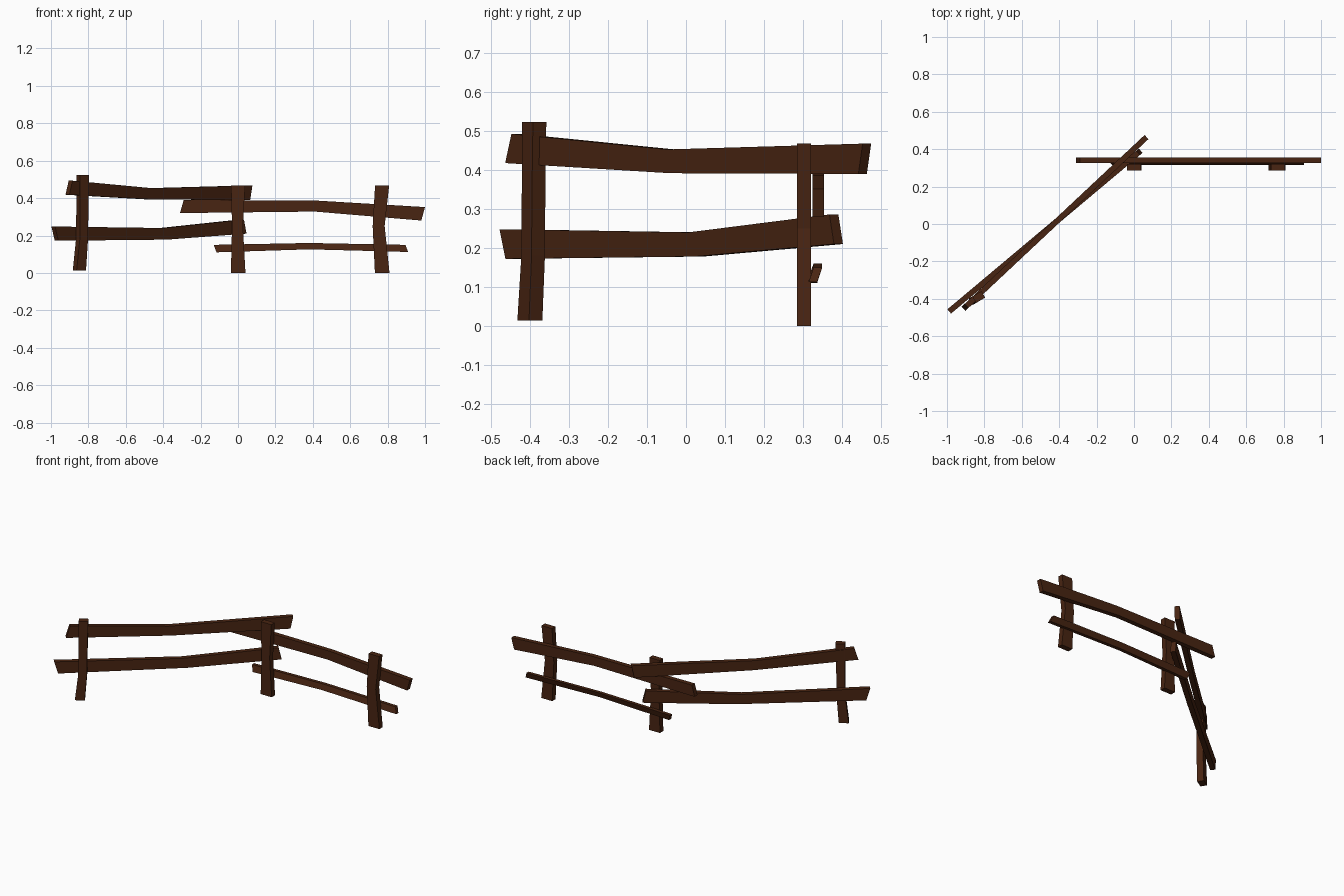
import bpy, bmesh, math

if "Cube" in bpy.data.objects:
    bpy.data.objects.remove(bpy.data.objects["Cube"])

wood = bpy.data.materials.new("dark brown wood")
wood.diffuse_color = (0.066, 0.018, 0.006, 1)
wood.use_nodes = True
wood.node_tree.nodes["Principled BSDF"].inputs["Base Color"].default_value = wood.diffuse_color


def plank(name, pairs, line, thick, lean=0.0):
    """Board from edge pairs ((x,z),(x,z)); line = (x0, y0, x1, y1) sets its plan."""
    x0, y0, x1, y1 = line
    slope = (y1 - y0) / (x1 - x0)
    n = math.hypot(1, slope)
    nx, ny = -slope / n * thick / 2, 1 / n * thick / 2
    bm = bmesh.new()
    rings = []
    for a, b in pairs:
        ring = []
        for (x, z), s, l in ((a, -1, 0), (a, 1, 0), (b, 1, lean), (b, -1, lean)):
            y = y0 + (x - x0) * slope
            ring.append(bm.verts.new((x + nx * s, y + ny * s + l, z)))
        rings.append(ring)
    for r, q in zip(rings, rings[1:]):
        for i in range(4):
            j = (i + 1) % 4
            bm.faces.new((r[i], r[j], q[j], q[i]))
    bm.faces.new(rings[0])
    bm.faces.new(rings[-1][::-1])
    bmesh.ops.recalc_face_normals(bm, faces=bm.faces)
    me = bpy.data.meshes.new(name)
    bm.to_mesh(me)
    bm.free()
    me.materials.append(wood)
    ob = bpy.data.objects.new(name, me)
    bpy.context.collection.objects.link(ob)


# Right section rails (bottom edge, top edge)
plank("right_upper_rail",
      [((-.31, .32), (-.29, .39)), ((.41, .328), (.43, .386)), ((.98, .28), (1.0, .352))],
      (0, .34, 1, .34), .03)
plank("right_lower_rail",
      [((-.115, .11), (-.13, .15)), ((.38, .126), (.38, .16)), ((.91, .112), (.895, .15))],
      (0, .326, 1, .326), .022, .013)

# Left section rails, running diagonally
plank("left_upper_rail",
      [((-.912, .418), (-.895, .493)), ((-.46, .392), (-.47, .453)), ((.055, .39), (.067, .468))],
      (-.905, -.447, .064, .462), .03)
plank("left_lower_rail",
      [((-.97, .172), (-.988, .248)), ((-.39, .178), (-.41, .24)), ((.036, .21), (.022, .286))],
      (-.985, -.465, .034, .39), .03)

# Posts, each slightly waisted
plank("middle_post",
      [((-.038, 0), (.04, 0)), ((-.032, .25), (.026, .25)), ((-.037, .468), (.038, .468))],
      (0, .303, 1, .303), .035)
plank("right_post",
      [((.732, 0), (.81, 0)), ((.72, .25), (.784, .25)), ((.733, .468), (.808, .468))],
      (0, .303, 1, .303), .035)
plank("left_post",
      [((-.873, .014), (-.823, .014)), ((-.856, .18), (-.812, .18)),
       ((-.854, .36), (-.81, .36)), ((-.854, .524), (-.806, .524))],
      (-.873, -.416, -.806, -.376), .04)
